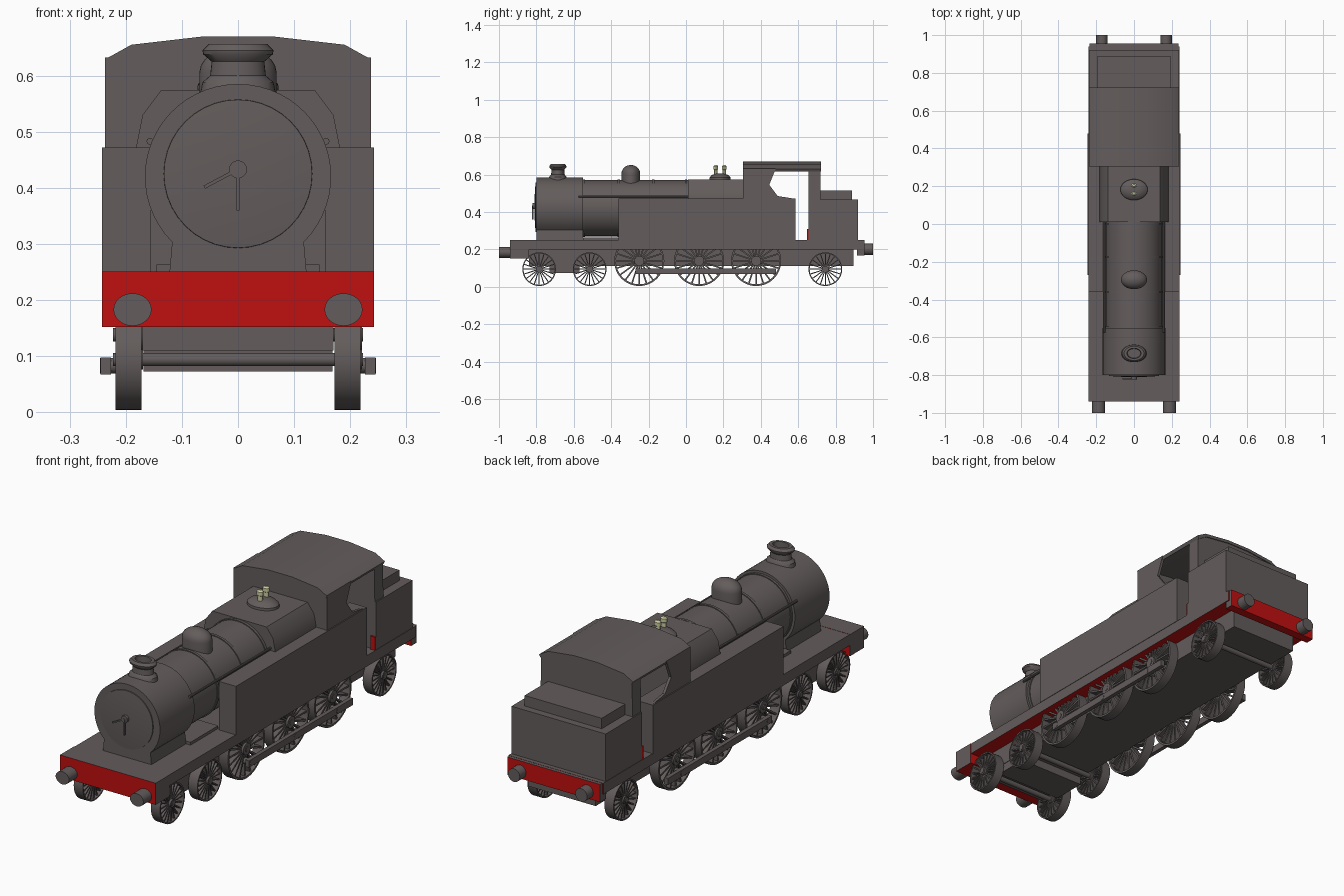
import bpy, bmesh, math
from mathutils import Vector, Matrix

if "Cube" in bpy.data.objects:
    bpy.data.objects.remove(bpy.data.objects["Cube"])


def material(name, rgb):
    m = bpy.data.materials.new(name)
    m.diffuse_color = (*rgb, 1)
    m.use_nodes = True
    m.node_tree.nodes["Principled BSDF"].inputs["Base Color"].default_value = m.diffuse_color
    return m


GREY = material("dark grey paint", (0.125, 0.108, 0.106))
RED = material("red paint", (0.53, 0.005, 0.005))
BRASS = material("pale brass", (0.60, 0.60, 0.36))


def finish(name, bm, mat=GREY, red_rule=None):
    bmesh.ops.recalc_face_normals(bm, faces=bm.faces)
    me = bpy.data.meshes.new(name)
    if red_rule:
        bm.normal_update()
        for f in bm.faces:
            f.material_index = 1 if red_rule(f.normal) else 0
    bm.to_mesh(me)
    bm.free()
    me.materials.append(mat)
    if red_rule:
        me.materials.append(RED)
    ob = bpy.data.objects.new(name, me)
    bpy.context.collection.objects.link(ob)
    return ob


def add_box(bm, x, y, z, mat=Matrix()):
    size = Matrix.Diagonal((x[1] - x[0], y[1] - y[0], z[1] - z[0], 1))
    mid = Matrix.Translation(((x[0] + x[1]) / 2, (y[0] + y[1]) / 2, (z[0] + z[1]) / 2))
    bmesh.ops.create_cube(bm, size=1, matrix=mat @ mid @ size)


def box(name, x, y, z, mat=GREY, red_rule=None):
    bm = bmesh.new()
    add_box(bm, x, y, z)
    return finish(name, bm, mat, red_rule)


def prism(name, pts, axis, a, b, mat=GREY):
    """Extrude a 2D outline from a to b along x (points y,z) or y (points x,z)."""
    bm = bmesh.new()
    put = (lambda p, t: (t, p[0], p[1])) if axis == "x" else (lambda p, t: (p[0], t, p[1]))
    face = bm.faces.new([bm.verts.new(put(p, a)) for p in pts])
    ext = bmesh.ops.extrude_face_region(bm, geom=[face])["geom"]
    d = Vector(put((0, 0), b - a))
    bmesh.ops.translate(bm, vec=d, verts=[v for v in ext if isinstance(v, bmesh.types.BMVert)])
    return finish(name, bm, mat)


def add_lathe(bm, prof, axis, centre, n=32, scale=1.0, closed=False):
    """Spin (radius, height) points round an axis; scale stretches the x direction."""
    rows = []
    for i in range(n):
        t = 2 * math.pi * i / n
        c, s = math.cos(t), math.sin(t)
        row = []
        for r, h in prof:
            p = {"x": (h, r * c, r * s), "y": (r * c * scale, h, r * s), "z": (r * c * scale, r * s, h)}[axis]
            row.append(bm.verts.new(Vector(p) + Vector(centre)))
        rows.append(row)
    m = len(prof)
    for i in range(n):
        a, b = rows[i], rows[(i + 1) % n]
        for j in range(m if closed else m - 1):
            k = (j + 1) % m
            bm.faces.new((a[j], b[j], b[k], a[k]))
    if not closed:
        bm.faces.new([r[0] for r in rows])
        bm.faces.new([r[-1] for r in rows])


def lathe(name, prof, axis, centre, n=32, scale=1.0, mat=GREY):
    bm = bmesh.new()
    add_lathe(bm, prof, axis, centre, n, scale)
    return finish(name, bm, mat)


def rod(name, axis, centre, r, a, b, n=24, scale=1.0, mat=GREY):
    return lathe(name, [(r, a), (r, b)], axis, centre, n, scale, mat)


# Chassis: running board and buffer beams have red ends and undersides
ends = lambda n: n.y < -0.5 or n.y > 0.5 or n.z < -0.5
box("running_board", (-0.24, 0.24), (-0.935, 0.94), (0.2, 0.25), GREY, ends)
box("front_buffer_beam", (-0.242, 0.242), (-0.94, -0.84), (0.152, 0.251), GREY, ends)
box("rear_buffer_beam", (-0.235, 0.235), (0.915, 0.955), (0.168, 0.249), GREY, ends)
box("main_frame", (-0.17, 0.17), (-0.84, 0.895), (0.11, 0.2))
box("bogie_frame", (-0.168, 0.168), (-0.73, -0.57), (0.073, 0.11))

# Buffers
for s, side in ((-1, "left"), (1, "right")):
    rod("front_buffer_" + side, "y", (0.188 * s, 0, 0.183), 0.029, -1.0, -0.94, 24, 1.17)
    rod("rear_buffer_" + side, "y", (0.17 * s, 0, 0.2), 0.03, 0.955, 1.0, 24)

# Spoked wheels with axles
wheels = [("front_bogie", -0.785, 0.09), ("rear_bogie", -0.515, 0.09),
          ("front_driving", -0.25, 0.134), ("middle_driving", 0.07, 0.134),
          ("rear_driving", 0.375, 0.134), ("trailing", 0.745, 0.09)]
for label, y, r in wheels:
    zc = r + 0.004
    for s, side in ((-1, "left"), (1, "right")):
        bm = bmesh.new()
        c = (0.195 * s, y, zc)
        add_lathe(bm, [(r * 0.93, -0.023), (r, -0.023), (r, 0.023), (r * 0.93, 0.023)], "x", c, 48, closed=True)
        add_lathe(bm, [(r * 0.2, -0.023), (r * 0.2, 0.026)], "x", c, 20)
        for i in range(20):
            m = Matrix.Translation(c) @ Matrix.Rotation(2 * math.pi * i / 20, 4, "X")
            w = r * 0.03
            add_box(bm, (-0.016, 0.016), (-w, w), (r * 0.15, r * 0.95), m)
        finish(label + "_wheel_" + side, bm)
    rod(label + "_axle", "x", (0, y, zc), 0.012, -0.223, 0.223, 16)

# Coupling rods with crank pins
for s, side in ((-1, "left"), (1, "right")):
    box("coupling_rod_" + side, sorted((0.226 * s, 0.245 * s)), (-0.27, 0.48), (0.067, 0.098))
    for i, y in enumerate((-0.25, 0.07, 0.375)):
        rod(f"crank_pin_{side}_{i + 1}", "x", (0, y, 0.083), 0.014, 0.19 * s, 0.246 * s, 12)

# Smokebox: round top running into an upright saddle
arc = [math.radians(-45 + 270 * i / 40) for i in range(41)]
outline = [(0.166 * math.cos(t), 0.42 + 0.165 * math.sin(t)) for t in arc]
prism("smokebox", [(0.122, 0.25)] + outline + [(-0.122, 0.25)], "y", -0.80, -0.55)
lathe("smokebox_door", [(0.133, -0.795), (0.132, -0.804), (0.09, -0.808), (0.03, -0.81)],
      "y", (0, 0, 0.425), 40)
rod("door_boss", "y", (0, 0, 0.433), 0.016, -0.822, -0.80, 16)
for name, ang, length in (("long_door_handle", 118, 0.068), ("short_door_handle", 180, 0.073)):
    bm = bmesh.new()
    m = Matrix.Translation((0, -0.819, 0.433)) @ Matrix.Rotation(math.radians(-ang), 4, "Y")
    add_box(bm, (-0.003, 0.003), (-0.004, 0.004), (0, length), m)
    finish(name, bm)

# Boiler with bands, floor plate and handrails
rod("boiler", "y", (0, 0, 0.42), 0.15, -0.56, 0.31, 48)
for i, y in enumerate((-0.545, -0.36, -0.175, 0.0)):
    rod(f"boiler_band_{i + 1}", "y", (0, 0, 0.42), 0.154, y - 0.006, y + 0.006, 48)
box("boiler_floor_plate", (-0.145, 0.145), (-0.55, -0.35), (0.249, 0.263))
for s, side in ((-1, "left"), (1, "right")):
    rod("handrail_" + side, "y", (0.157 * s, 0, 0.483), 0.006, -0.575, 0.02, 10)

# Firebox casing with chamfered shoulders
prism("firebox", [(-0.182, 0.25), (-0.182, 0.47), (-0.17, 0.53), (-0.137, 0.574),
                  (0.137, 0.574), (0.17, 0.53), (0.182, 0.47), (0.182, 0.25)], "y", 0.01, 0.315)

# Chimney, steam dome, safety valve
lathe("chimney", [(0.05, 0.56), (0.046, 0.588), (0.036, 0.6), (0.034, 0.625), (0.045, 0.638),
                  (0.046, 0.645), (0.038, 0.656), (0.027, 0.656), (0.025, 0.62)],
      "z", (0, -0.685, 0), 32, 1.38)
dome = [(0.05, 0.54), (0.05, 0.605)] + [
    (0.05 * math.cos(math.radians(a)), 0.605 + 0.046 * math.sin(math.radians(a))) for a in range(15, 90, 14)]
lathe("steam_dome", dome, "z", (0, -0.295, 0), 32, 1.38)
lathe("safety_valve_cover", [(0.056, 0.57), (0.055, 0.585), (0.044, 0.597), (0.025, 0.604), (0.008, 0.606)],
      "z", (0, 0.182, 0), 32, 1.3)
for i, y in enumerate((0.16, 0.204)):
    lathe(f"safety_valve_{i + 1}", [(0.009, 0.595), (0.009, 0.625), (0.012, 0.628), (0.012, 0.644), (0.006, 0.651)],
          "z", (0, y, 0), 12, 1.3, BRASS)

# Side tanks and cab sides with the open doorway
for s, side in ((-1, "left"), (1, "right")):
    box("side_tank_" + side, sorted((0.155 * s, 0.242 * s)), (-0.36, 0.585), (0.249, 0.472))
    prism("cab_side_" + side, [(0.305, 0.45), (0.585, 0.45), (0.585, 0.47), (0.49, 0.485),
                               (0.445, 0.545), (0.48, 0.632), (0.305, 0.632)], "x", 0.224 * s, 0.237 * s)
    box("door_step_plate_" + side, sorted((0.215 * s, 0.238 * s)), (0.648, 0.656), (0.25, 0.31), RED)

# Cab end walls and roof share one arched outline
roof = [(-0.237, 0.629), (-0.19, 0.655), (-0.06, 0.67), (0.06, 0.67), (0.19, 0.655), (0.237, 0.629)]
inner = [(x * 0.97, z - 0.014) for x, z in roof]
prism("cab_front_wall", [(-0.236, 0.25)] + inner + [(0.236, 0.25)], "y", 0.306, 0.322)
prism("cab_rear_wall", [(-0.236, 0.25)] + inner + [(0.236, 0.25)], "y", 0.656, 0.718)
prism("cab_roof", roof + inner[::-1], "y", 0.304, 0.722)

# Coal bunker
box("bunker", (-0.238, 0.238), (0.656, 0.92), (0.249, 0.467))
box("bunker_top", (-0.195, 0.195), (0.70, 0.887), (0.46, 0.515))

# Smooth the round parts, keep hard edges
for ob in bpy.context.scene.objects:
    ob.select_set(True)
    bpy.context.view_layer.objects.active = ob
bpy.ops.object.shade_smooth_by_angle(angle=math.radians(35))
